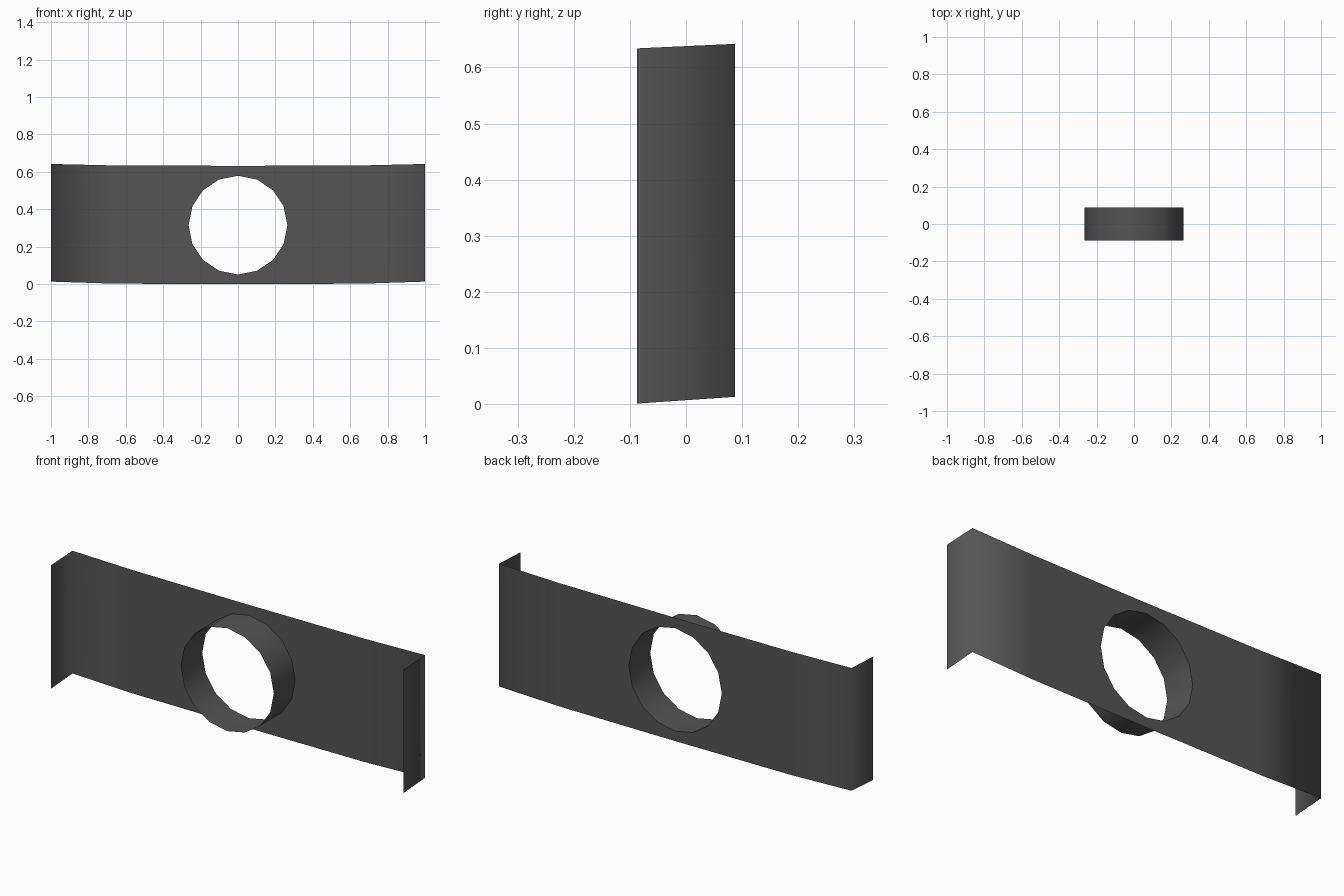
import bpy, bmesh
from math import sin, cos, pi

if "Cube" in bpy.data.objects:
    bpy.data.objects.remove(bpy.data.objects["Cube"])

SIDES, RADIUS, CENTRE_Z = 16, 0.264, 0.315
FRONT, BACK = -0.087, 0.087

grey = bpy.data.materials.new("dark_grey")
grey.diffuse_color = (0.09, 0.09, 0.09, 1)
grey.use_nodes = True
grey.node_tree.nodes["Principled BSDF"].inputs["Base Color"].default_value = grey.diffuse_color


def finish(bm, name):
    mesh = bpy.data.meshes.new(name)
    bm.to_mesh(mesh)
    bm.free()
    mesh.materials.append(grey)
    for p in mesh.polygons:
        p.use_smooth = True
    obj = bpy.data.objects.new(name, mesh)
    bpy.context.collection.objects.link(obj)
    return obj


def ring(bm, y):
    return [bm.verts.new((RADIUS * sin(2 * pi * i / SIDES), y,
                          CENTRE_Z + RADIUS * cos(2 * pi * i / SIDES)))
            for i in range(SIDES)]


# Bent plate: thin sheet with a round hole and end flanges turned forward
bm = bmesh.new()
profile = [(-1, FRONT, 0.001, 0.634), (-1, BACK, 0.013, 0.642),
           (-0.66, BACK, 0.002, 0.634), (0.66, BACK, 0.002, 0.634),
           (1, BACK, 0.013, 0.642), (1, FRONT, 0.001, 0.634)]
cols = [(bm.verts.new((x, y, lo)), bm.verts.new((x, y, hi))) for x, y, lo, hi in profile]
for i in (0, 1, 3, 4):
    (a, b), (c, d) = cols[i], cols[i + 1]
    bm.faces.new((a, c, d, b))

# Middle panel of the plate, filled around the hole
low = bm.verts.new((0, BACK, 0))
high = bm.verts.new((0, BACK, 0.632))
outer = [cols[2][0], low, cols[3][0], cols[3][1], high, cols[2][1]]
edges = []
for loop in (outer, ring(bm, BACK)):
    for a, b in zip(loop, loop[1:] + loop[:1]):
        edges.append(bm.edges.get((a, b)) or bm.edges.new((a, b)))
bmesh.ops.triangle_fill(bm, edges=edges, use_beauty=True, normal=(0, -1, 0))
bm.normal_update()
for f in bm.faces:
    if f.normal.y > 0.5:
        f.normal_flip()
finish(bm, "bent_plate")

# Open tube projecting forward from the hole
bm = bmesh.new()
a, b = ring(bm, FRONT), ring(bm, BACK)
for i in range(SIDES):
    j = (i + 1) % SIDES
    bm.faces.new((a[i], b[i], b[j], a[j]))
bmesh.ops.recalc_face_normals(bm, faces=bm.faces[:])
finish(bm, "tube")
